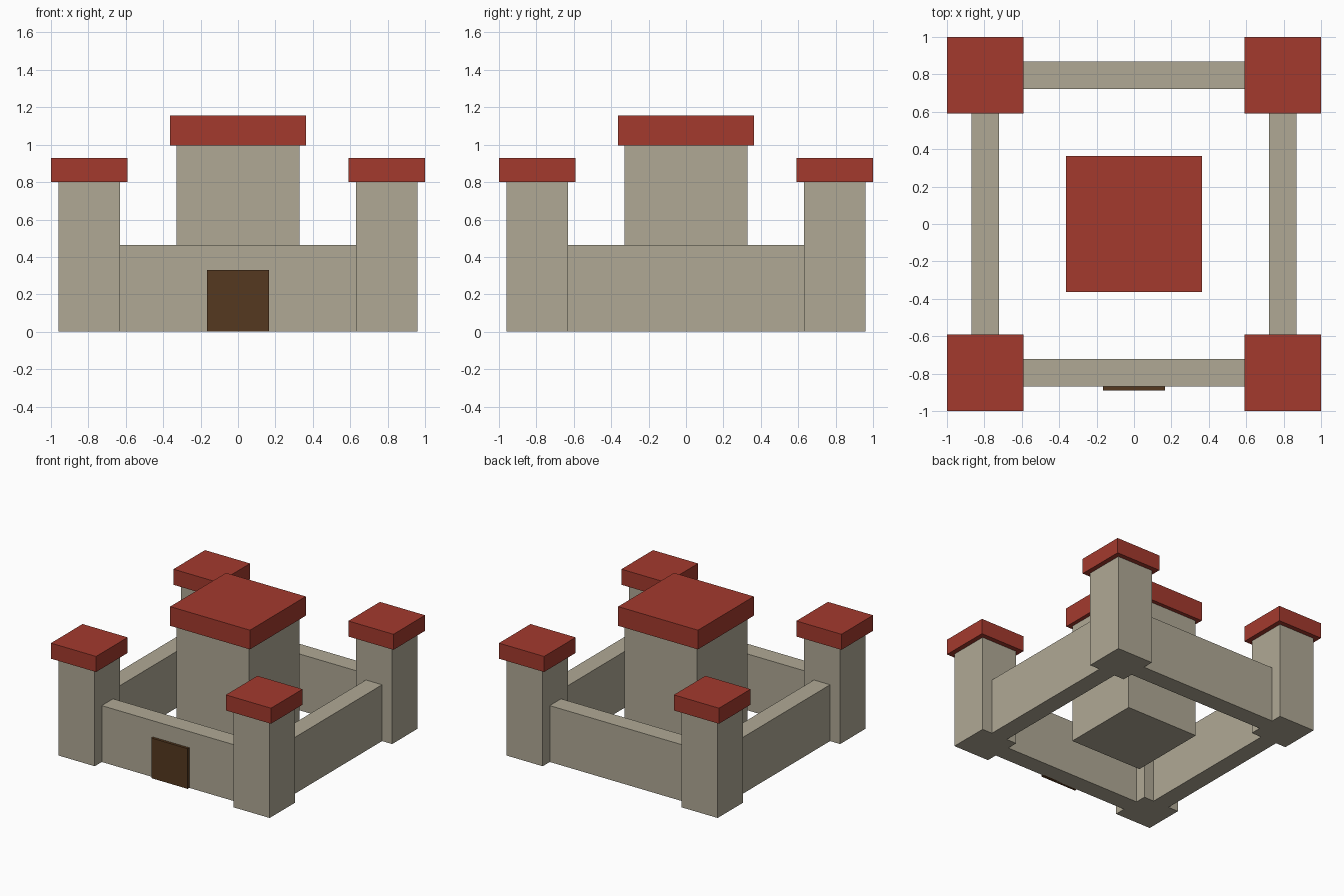
import bpy

if "Cube" in bpy.data.objects:
    bpy.data.objects.remove(bpy.data.objects["Cube"], do_unlink=True)


def material(name, rgb):
    mat = bpy.data.materials.new(name)
    mat.use_nodes = True
    color = (*rgb, 1.0)
    mat.diffuse_color = color
    mat.node_tree.nodes["Principled BSDF"].inputs["Base Color"].default_value = color
    return mat


stone = material("stone", (0.434, 0.397, 0.302))
roof_red = material("roof_red", (0.371, 0.042, 0.027))
dark_wood = material("dark_wood", (0.091, 0.040, 0.014))


def block(name, x, y, base, size, mat):
    """Box standing on height base, centred on x and y."""
    sx, sy, sz = size
    bpy.ops.mesh.primitive_cube_add(size=1, location=(x, y, base + sz / 2))
    obj = bpy.context.object
    obj.name = name
    obj.scale = size
    bpy.ops.object.transform_apply(location=False, rotation=False, scale=True)
    obj.data.materials.append(mat)
    return obj


def tower(name, x, y, width, height, roof_width, roof_height):
    """Square tower with an overhanging flat roof."""
    block(name, x, y, 0, (width, width, height), stone)
    block(name + "_roof", x, y, height, (roof_width, roof_width, roof_height), roof_red)


# Central keep and corner towers
CORNER = 0.795
TOWER = 0.33
tower("keep", 0, 0, 0.66, 0.997, 0.725, 0.158)
for depth, sy in (("front", -1), ("back", 1)):
    for side, sx in (("left", 1), ("right", -1)):
        tower(f"{depth}_{side}_tower", sx * CORNER, sy * CORNER, TOWER, 0.80, 0.41, 0.128)

# Curtain walls between the towers
span = 2 * CORNER - TOWER
thick, high = 0.147, 0.463
for name, s in (("front", -1), ("back", 1)):
    block(name + "_wall", 0, s * CORNER, 0, (span, thick, high), stone)
for name, s in (("right", -1), ("left", 1)):
    block(name + "_wall", s * CORNER, 0, 0, (thick, span, high), stone)

# Gate slab on the front wall
block("gate", 0, -0.875, 0, (0.33, 0.03, 0.33), dark_wood)
